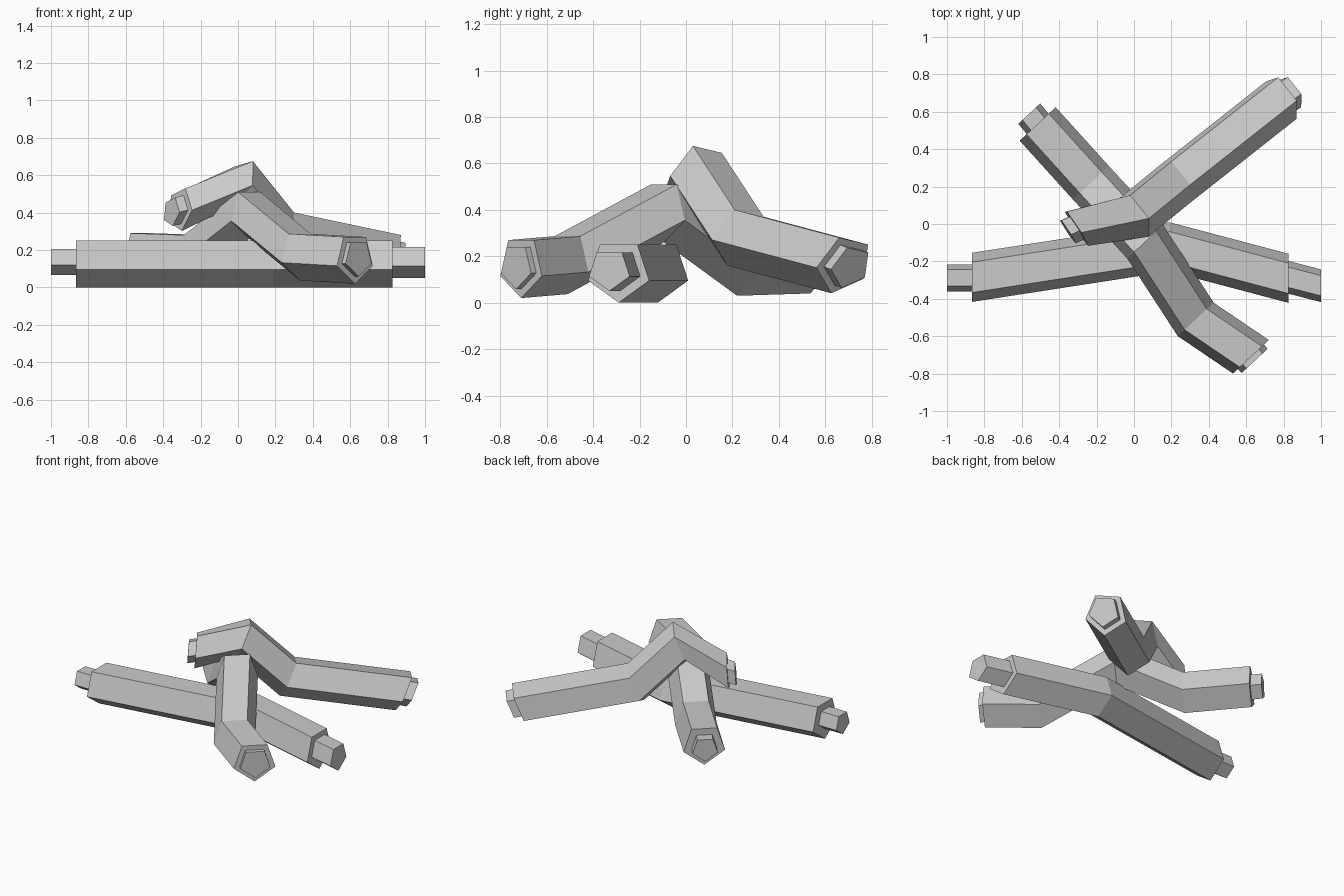
import bpy, bmesh, math
from mathutils import Vector

if "Cube" in bpy.data.objects:
    bpy.data.objects.remove(bpy.data.objects["Cube"])

R = 0.138   # outer radius of a log


def ring(bm, center, u, v, r):
    """Five-sided ring, flat side towards v, point away from it."""
    v = Vector(v).normalized()
    u = Vector(u)
    u = (u - v * u.dot(v)).normalized()
    pts = []
    for i in range(5):
        a = math.radians(-90 + 72 * i)
        pts.append(bm.verts.new(Vector(center) + u * (r * math.cos(a)) + v * (r * math.sin(a))))
    return pts


def log(name, sections):
    """Loft a closed tube through (center, u, v, radius) sections."""
    bm = bmesh.new()
    rings = [ring(bm, *s) for s in sections]
    for a, b in zip(rings, rings[1:]):
        for i in range(5):
            j = (i + 1) % 5
            bm.faces.new((a[i], a[j], b[j], b[i]))
    bm.faces.new(rings[0])
    bm.faces.new(rings[-1])
    bmesh.ops.recalc_face_normals(bm, faces=bm.faces)
    mesh = bpy.data.meshes.new(name)
    bm.to_mesh(mesh)
    bm.free()
    obj = bpy.data.objects.new(name, mesh)
    bpy.context.collection.objects.link(obj)


def straight(u, v, items):
    return [(c, u, v, r) for c, r in items]


# Bottom log lying across, with a narrower core at each end
log("bottom_log", straight((0, 1, 0), (0, 0, 1), [
    ((-1, -.2875, .143), .076),
    ((-.865, -.2875, .143), .076),
    ((-.865, -.285, .138), R),
    ((.19, -.122, .138), R),
    ((.825, -.29, .138), R),
    ((.825, -.285, .142), .092),
    ((1, -.33, .142), .092),
]))

# Middle log arching over the bottom one
log("middle_log", straight((.73, .68, 0), (0, 0, 1), [
    ((-.56, .59, .178), .084),
    ((-.515, .535, .178), .084),
    ((-.515, .535, .178), R),
    ((-.23, .22, .168), R),
    ((.06, -.095, .398), R),
    ((.33, -.51, .175), R),
    ((.625, -.71, .158), R),
    ((.625, -.71, .158), .1),
    ((.645, -.732, .158), .1),
]))

# Top log resting on the middle one, its raised end slightly thinner
U, V = (-.615, .768, -.184), (.21, .385, .9)
U2, V2 = (-.55, .8, -.27), (-.09, .27, .96)
log("top_log", [
    ((-.356, -.036, .405), U2, V2, .08),
    ((-.311, -.016, .417), U2, V2, .08),
    ((-.311, -.016, .417), U2, V2, .12),
    ((.0065, .049, .56), U, V, R),
    ((.2265, .229, .285), U, V, R),
    ((.797, .679, .165), U, V, R),
    ((.797, .679, .165), U, V, .1),
    ((.842, .709, .154), U, V, .1),
])
